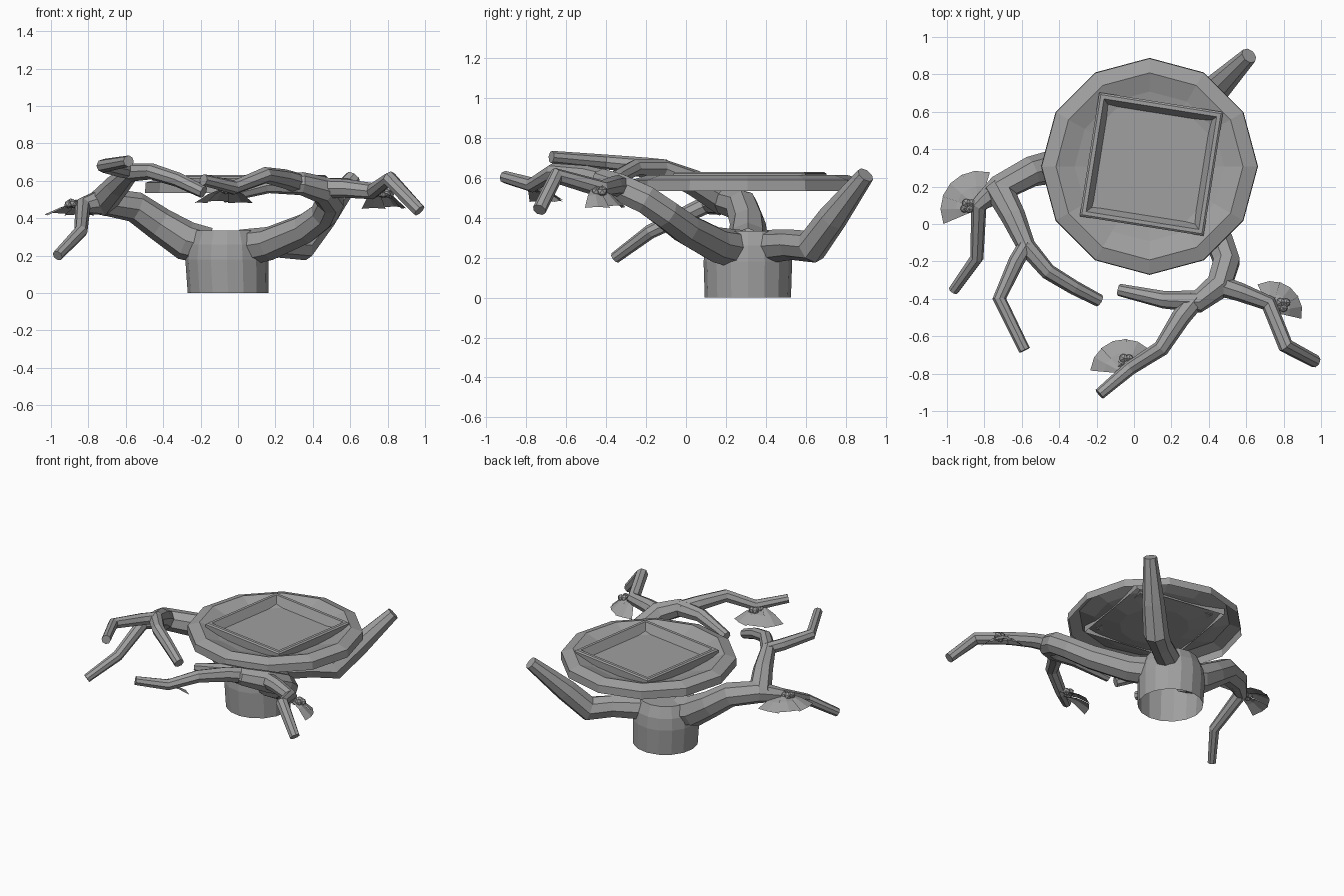
import bpy, bmesh, math
from mathutils import Vector, Matrix

if "Cube" in bpy.data.objects:
    bpy.data.objects.remove(bpy.data.objects["Cube"])

grey = bpy.data.materials.new("plain grey")
grey.diffuse_color = (0.35, 0.35, 0.35, 1)
grey.use_nodes = True
grey.node_tree.nodes["Principled BSDF"].inputs["Base Color"].default_value = grey.diffuse_color


def finish(bm, name, fix=True):
    if fix:
        bmesh.ops.recalc_face_normals(bm, faces=bm.faces[:])
    me = bpy.data.meshes.new(name)
    bm.to_mesh(me)
    bm.free()
    me.materials.append(grey)
    ob = bpy.data.objects.new(name, me)
    bpy.context.collection.objects.link(ob)
    return ob


def skin(bm, rings, cap_start=True, cap_end=True):
    """Join equal-sized rings of points with quads."""
    vs = [[bm.verts.new(p) for p in r] for r in rings]
    n = len(vs[0])
    for a, b in zip(vs, vs[1:]):
        for i in range(n):
            j = (i + 1) % n
            bm.faces.new((a[i], a[j], b[j], b[i]))
    if cap_start:
        bm.faces.new(vs[0][::-1])
    if cap_end:
        bm.faces.new(vs[-1])


def tube(name, path, sides=8, cap_start=False):
    """Tapered limb through (x, y, z, radius) points."""
    pts = [Vector(p[:3]) for p in path]
    rings, u = [], None
    for i, p in enumerate(pts):
        d0 = (p - pts[i - 1]).normalized() if i else None
        d1 = (pts[i + 1] - p).normalized() if i < len(pts) - 1 else None
        t = ((d0 or d1) + (d1 or d0)).normalized()
        u = Vector((0, 0, 1)) if u is None else u
        u = (u - t * u.dot(t)).normalized()
        v = t.cross(u)
        r = path[i][3]
        rings.append([p + r * (u * math.cos(a) + v * math.sin(a))
                      for a in (2 * math.pi * k / sides for k in range(sides))])
    bm = bmesh.new()
    skin(bm, rings, cap_start)
    return finish(bm, name)


def circle(cx, cy, z, r, n, turn=0.0):
    return [(cx + r * math.cos(turn + 2 * math.pi * k / n),
             cy + r * math.sin(turn + 2 * math.pi * k / n), z) for k in range(n)]


# stump, open at the bottom
bm = bmesh.new()
skin(bm, [circle(-0.053, 0.31, 0, 0.216, 16), circle(-0.06, 0.31, 0.18, 0.222, 16),
          circle(-0.06, 0.31, 0.26, 0.212, 16), circle(-0.06, 0.31, 0.335, 0.18, 16)],
     cap_start=False)
finish(bm, "stump", fix=False)

# left limb and its twigs
tube("left_limb", [(-0.16, 0.31, 0.25, 0.1), (-0.28, 0.31, 0.28, 0.105), (-0.42, 0.31, 0.37, 0.09),
                   (-0.55, 0.28, 0.46, 0.083), (-0.72, 0.19, 0.49, 0.075), (-0.83, 0.1, 0.465, 0.045),
                   (-0.84, -0.18, 0.33, 0.036), (-0.965, -0.355, 0.2, 0.029)])
tube("left_inner_twig", [(-0.73, 0.2, 0.48, 0.078), (-0.645, 0.04, 0.575, 0.066), (-0.575, -0.12, 0.645, 0.05),
                         (-0.46, -0.255, 0.65, 0.043), (-0.32, -0.34, 0.605, 0.039), (-0.185, -0.41, 0.54, 0.034)])
tube("left_front_twig", [(-0.57, -0.1, 0.65, 0.042), (-0.63, -0.2, 0.66, 0.042),
                         (-0.72, -0.4, 0.68, 0.037), (-0.585, -0.675, 0.705, 0.031)])

# front right limb and its twigs
tube("right_limb", [(0.02, 0.27, 0.24, 0.1), (0.17, 0.15, 0.265, 0.09), (0.36, 0.0, 0.345, 0.082),
                    (0.46, -0.1, 0.42, 0.077), (0.495, -0.2, 0.49, 0.076), (0.455, -0.33, 0.55, 0.074),
                    (0.34, -0.415, 0.585, 0.062), (0.16, -0.405, 0.58, 0.047), (-0.08, -0.352, 0.515, 0.033)])
tube("right_front_twig", [(0.33, -0.4, 0.585, 0.055), (0.25, -0.5, 0.61, 0.052), (0.145, -0.665, 0.63, 0.044),
                          (-0.02, -0.77, 0.565, 0.038), (-0.185, -0.91, 0.605, 0.031)])
tube("right_side_twig", [(0.46, -0.33, 0.56, 0.055), (0.57, -0.365, 0.56, 0.05), (0.72, -0.425, 0.545, 0.044),
                         (0.81, -0.65, 0.61, 0.042), (0.97, -0.735, 0.44, 0.035)])

# short back limb
tube("back_limb", [(0.03, 0.4, 0.255, 0.085), (0.22, 0.53, 0.265, 0.076), (0.34, 0.63, 0.255, 0.085),
                   (0.45, 0.735, 0.4, 0.075), (0.615, 0.9, 0.615, 0.045)], 8)

# twelve-sided dish, open below
bm = bmesh.new()
profile = [(0.58, 0.535), (0.577, 0.59), (0.5, 0.615), (0.4, 0.58), (0.23, 0.548)]
skin(bm, [circle(0.083, 0.308, z, r, 12) for r, z in profile], cap_start=False)
finish(bm, "dish", fix=False)

# square tray with sloped inner walls, open below
bm = bmesh.new()
steps = [(0.335, 0.56), (0.335, 0.622), (0.325, 0.63), (0.305, 0.63), (0.275, 0.572)]
skin(bm, [circle(0.093, 0.32, z, h * math.sqrt(2), 4, math.radians(36)) for h, z in steps],
     cap_start=False)
finish(bm, "square_tray", fix=False)


def cluster(name, apex, heading, reach, slope, berry):
    """Fan of three leaves drooping along its heading, with a knot of berries on top."""
    bm = bmesh.new()
    ax, ay, az = apex
    for k in range(3):
        mid = math.radians(heading + (k - 1) * 42)
        rows = []
        for r, dz in ((0.02, 0.0), (0.6 * reach, -0.4 * slope), (reach, -slope)):
            rows.append([bm.verts.new((ax + r * math.cos(mid + s), ay + r * math.sin(mid + s),
                                       az + dz + 0.008 * (k % 2) - 0.012 * abs(s)))
                         for s in (-0.4, 0, 0.4)])
        for a, b in zip(rows, rows[1:]):
            for i in range(2):
                bm.faces.new((a[i], b[i], b[i + 1], a[i + 1]))
    finish(bm, name + "_leaf", fix=False)
    bm = bmesh.new()
    for dx, dy, dz, r in ((0, 0.012, 0.005, 0.027), (0.028, 0.01, 0, 0.026),
                          (-0.012, -0.018, 0, 0.024), (0.014, -0.02, 0.003, 0.024)):
        bmesh.ops.create_icosphere(bm, subdivisions=1, radius=r,
                                   matrix=Matrix.Translation(Vector(berry) + Vector((dx, dy, dz))))
    finish(bm, name + "_berries")


cluster("left_cluster", (-0.83, 0.08, 0.48), 138, 0.205, 0.06, (-0.895, 0.1, 0.475))
cluster("right_cluster", (0.735, -0.47, 0.555), 52, 0.165, 0.1, (0.785, -0.43, 0.53))
cluster("front_cluster", (-0.05, -0.8, 0.565), 110, 0.185, 0.08, (-0.055, -0.73, 0.55))
